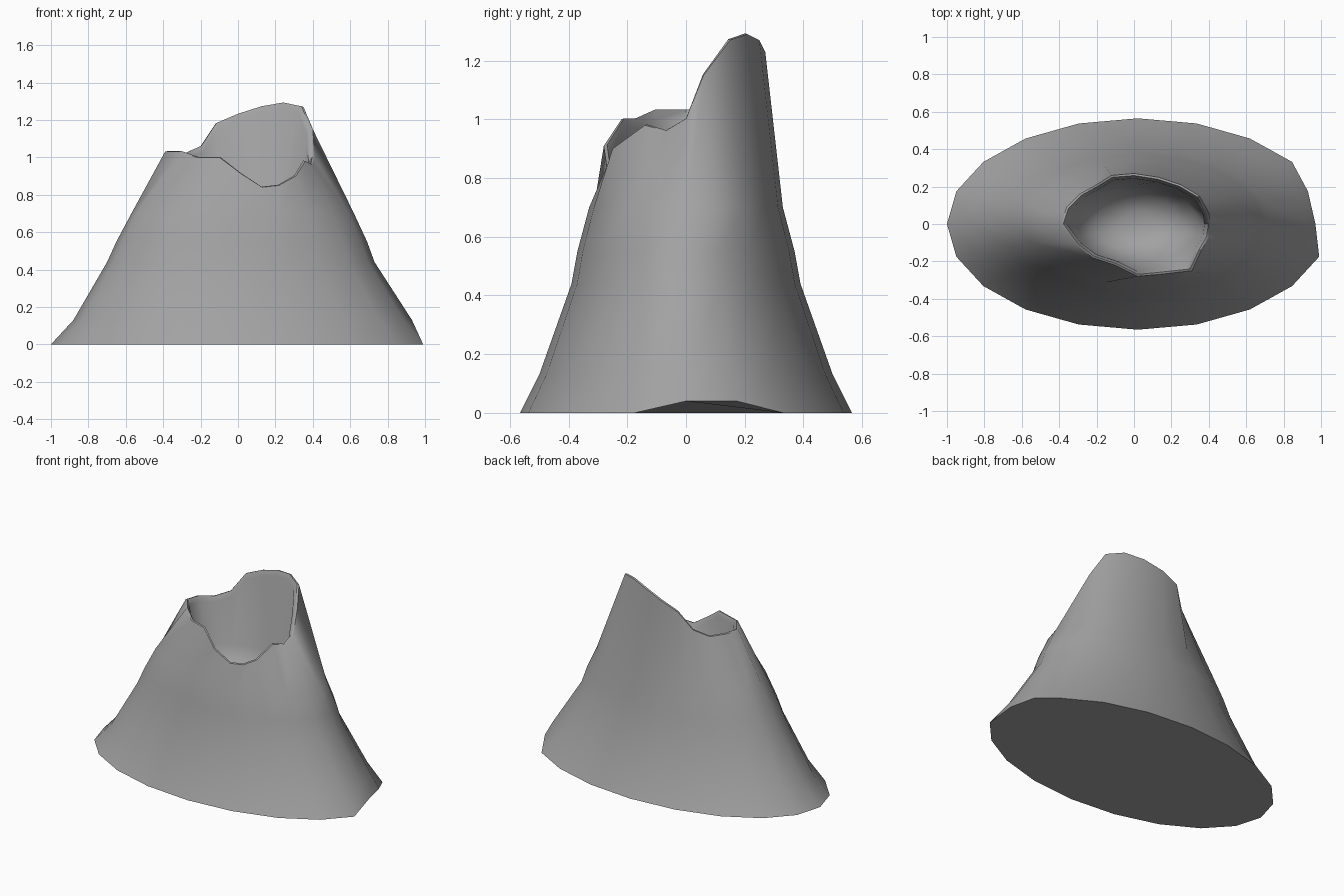
import bpy
import bmesh
from math import cos, sin, pi

cube = bpy.data.objects.get("Cube")
if cube:
    bpy.data.objects.remove(cube, do_unlink=True)

SIDES = 20


def make_material(name, value):
    mat = bpy.data.materials.new(name)
    mat.use_nodes = True
    colour = (value, value, value, 1)
    mat.diffuse_color = colour
    shader = mat.node_tree.nodes["Principled BSDF"]
    shader.inputs["Base Color"].default_value = colour
    shader.inputs["Roughness"].default_value = 0.8
    return mat


def add_ring(bm, points):
    return [bm.verts.new(point) for point in points]


def ellipse(centre_x, radius_x, radius_y, height):
    """Points of an elliptical ring, starting at the left side of the model."""
    steps = [2 * pi * i / SIDES for i in range(SIDES)]
    return [(centre_x + radius_x * cos(a), radius_y * sin(a), height) for a in steps]


def bridge(bm, lower, upper):
    for i in range(SIDES):
        j = (i + 1) % SIDES
        bm.faces.new((lower[i], lower[j], upper[j], upper[i]))


# Broken rim, counter-clockwise from the left side
rim = [
    (.41, 0, 1), (.4, .06, 1.15), (.35, .15, 1.27), (.25, .21, 1.29),
    (.13, .25, 1.27), (0, .27, 1.23), (-.12, .26, 1.18), (-.2, .21, 1.06),
    (-.29, .16, 1.02), (-.36, .09, 1.03), (-.39, 0, 1.03), (-.31, -.11, 1.03),
    (-.22, -.18, 1), (-.1, -.22, 1), (.02, -.28, .91), (.13, -.27, .84),
    (.22, -.26, .85), (.31, -.25, .9), (.36, -.14, .98), (.4, -.07, .96),
]

# Flared outer slope: centre x, half width, half depth, height
slope = [
    (.02, 1.02, .565, 0), (.025, .905, .5, .13), (.015, .715, .39, .44),
    (.02, .67, .37, .55), (.025, .595, .33, .7),
]

bm = bmesh.new()
rings = [add_ring(bm, ellipse(*row)) for row in slope]

# Raised chip in the foot on the left side
for vert, x in zip(rings[0][:2], (.97, .93)):
    vert.co.x = x
    vert.co.z = .04

# Rim and its rounded inner lip
rings.append(add_ring(bm, rim))
rings.append(add_ring(bm, [(x * .97, y * .96, z + .003) for x, y, z in rim]))
rings.append(add_ring(bm, [(x * .92, y * .9, z - .03) for x, y, z in rim]))

# Crater walls and bowl floor
rings.append(add_ring(bm, ellipse(.02, .32, .21, .72)))
rings.append(add_ring(bm, ellipse(.02, .23, .15, .6)))
rings.append(add_ring(bm, ellipse(.02, .1, .07, .55)))

for lower, upper in zip(rings, rings[1:]):
    bridge(bm, lower, upper)
bm.faces.new(rings[-1])
bm.faces.new(list(reversed(rings[0])))
bmesh.ops.recalc_face_normals(bm, faces=bm.faces[:])

mesh = bpy.data.meshes.new("hollow_rock_cone")
bm.to_mesh(mesh)
bm.free()
mesh.materials.append(make_material("stone grey", .36))

rock = bpy.data.objects.new("hollow_rock_cone", mesh)
bpy.context.collection.objects.link(rock)
bpy.ops.object.select_all(action="DESELECT")
rock.select_set(True)
bpy.context.view_layer.objects.active = rock
bpy.ops.object.shade_smooth_by_angle(angle=pi / 4)
